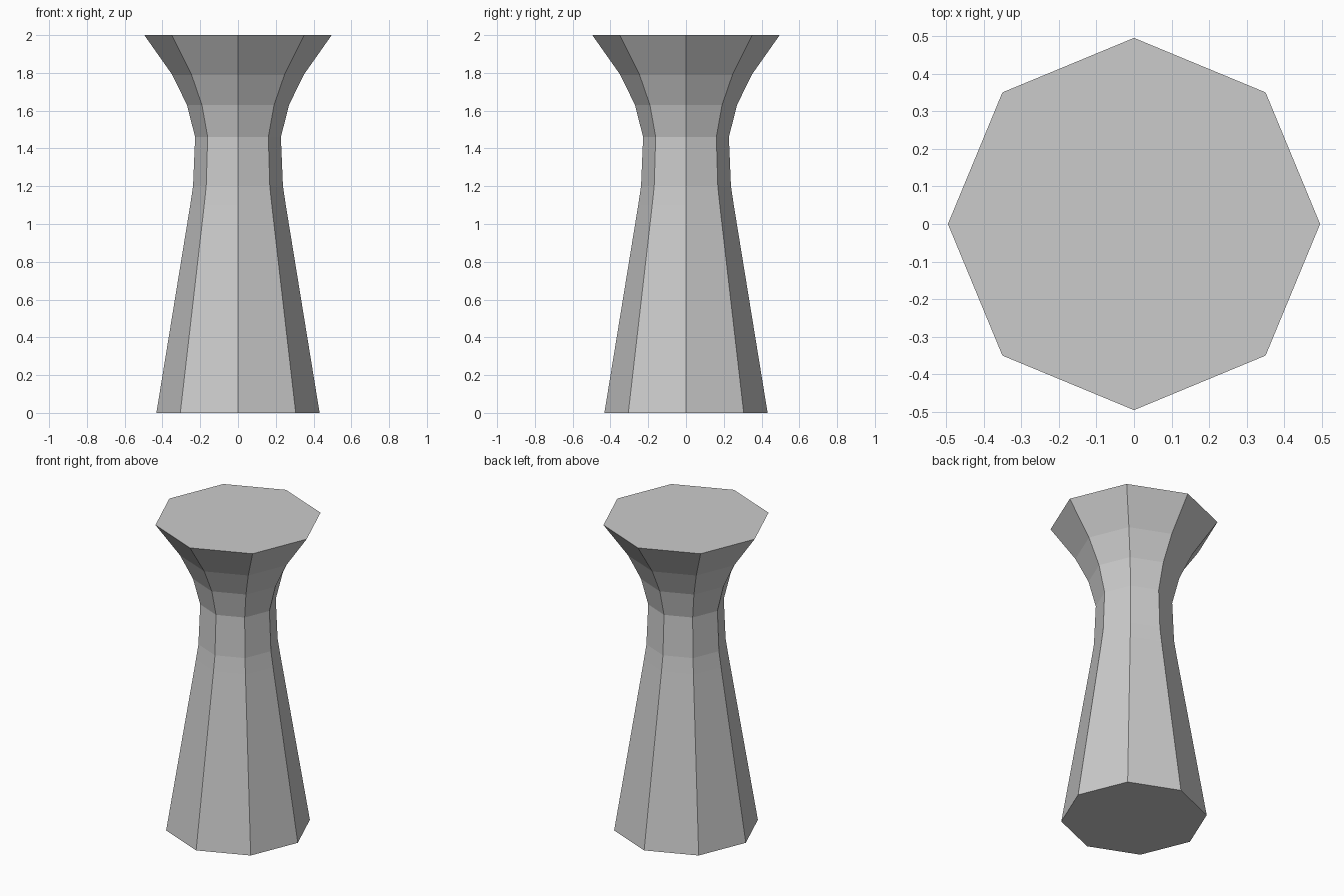
import bpy, bmesh
from math import cos, sin, tau

if "Cube" in bpy.data.objects:
    bpy.data.objects.remove(bpy.data.objects["Cube"])

SIDES = 8
# (radius, height) profile from the foot to the flared top
PROFILE = [(0.432, 0.0), (0.253, 1.1), (0.238, 1.2), (0.227, 1.46),
           (0.27, 1.63), (0.348, 1.79), (0.496, 2.0)]

# flared octagonal pedestal
bm = bmesh.new()
rings = [[bm.verts.new((r * cos(tau * i / SIDES), r * sin(tau * i / SIDES), z))
          for i in range(SIDES)] for r, z in PROFILE]
for low, high in zip(rings, rings[1:]):
    for i in range(SIDES):
        j = (i + 1) % SIDES
        bm.faces.new((low[i], low[j], high[j], high[i]))

# flat bottom and top caps
bm.faces.new(rings[0][::-1])
bm.faces.new(rings[-1])

mesh = bpy.data.meshes.new("pedestal")
bm.to_mesh(mesh)
bm.free()
bpy.context.collection.objects.link(bpy.data.objects.new("pedestal", mesh))
